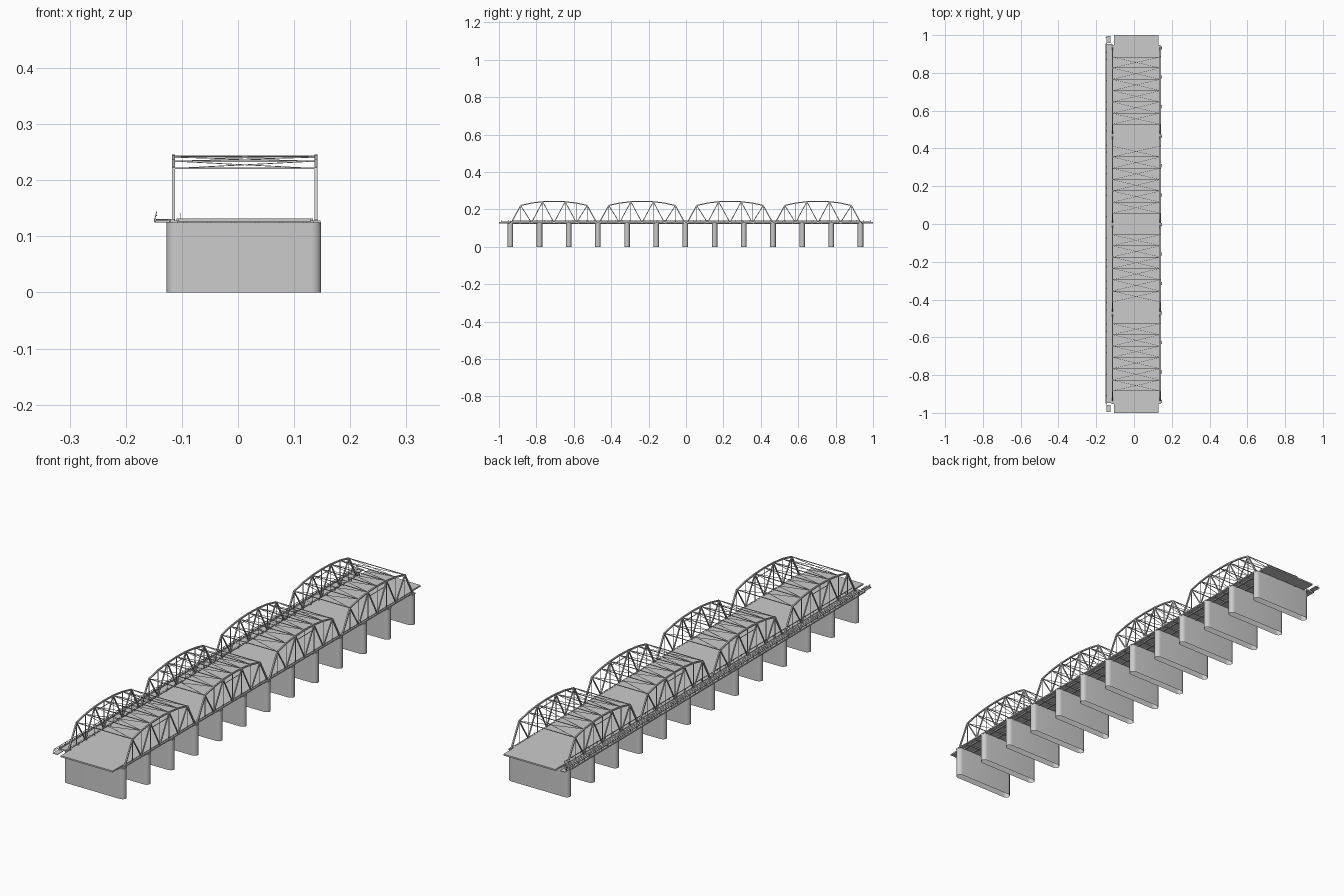
import bpy, bmesh, math
from mathutils import Vector, Matrix

if "Cube" in bpy.data.objects:
    bpy.data.objects.remove(bpy.data.objects["Cube"], do_unlink=True)

# One pale grey for the whole bridge
GREY = bpy.data.materials.new("pale grey")
GREY.use_nodes = True
GREY.diffuse_color = (0.6, 0.6, 0.6, 1)
GREY.node_tree.nodes["Principled BSDF"].inputs["Base Color"].default_value = GREY.diffuse_color


def finish(bm, name):
    mesh = bpy.data.meshes.new(name)
    bmesh.ops.recalc_face_normals(bm, faces=bm.faces)
    bm.to_mesh(mesh)
    bm.free()
    mesh.materials.append(GREY)
    obj = bpy.data.objects.new(name, mesh)
    bpy.context.collection.objects.link(obj)
    return obj


def box(bm, lo, hi):
    lo, hi = Vector(lo), Vector(hi)
    mat = Matrix.Translation((lo + hi) / 2) @ Matrix.Diagonal((*(hi - lo), 1))
    bmesh.ops.create_cube(bm, size=1, matrix=mat)


def bar(bm, a, b, t):
    # Square bar between two points
    a, b = Vector(a), Vector(b)
    d = b - a
    mat = Matrix.Translation((a + b) / 2) @ d.to_track_quat("Z", "Y").to_matrix().to_4x4()
    bmesh.ops.create_cube(bm, size=1, matrix=mat @ Matrix.Diagonal((t, t, d.length, 1)))


LEFT_X, RIGHT_X = -0.115, 0.139
BASE = 0.129
PIERS = [-0.939 + i * 0.156 for i in range(13)]

# Piers with rounded noses, open underneath
bm = bmesh.new()
for y in PIERS:
    outline = []
    for side in (1, -1):
        for i in range(13):
            a = math.radians(-90 + 15 * i)
            outline.append((0.0105 + side * (0.1195 + 0.018 * math.cos(a)),
                            y + side * 0.015 * math.sin(a)))
    face = bm.faces.new([bm.verts.new((x, yy, 0)) for x, yy in outline])
    top = bmesh.ops.extrude_face_region(bm, geom=[face])
    bmesh.ops.translate(bm, vec=(0, 0, 0.125),
                        verts=[v for v in top["geom"] if isinstance(v, bmesh.types.BMVert)])
    bmesh.ops.delete(bm, geom=[face], context="FACES_ONLY")
piers = finish(bm, "piers")
bpy.context.view_layer.objects.active = piers
piers.select_set(True)
bpy.ops.object.shade_smooth_by_angle(angle=math.radians(40))
piers.select_set(False)

# Road deck and the two approach slabs
bm = bmesh.new()
box(bm, (-0.11, -0.935, 0.128), (0.134, 0.935, 0.132))
for s in (-1, 1):
    y0, y1 = sorted((s * 0.935, s))
    box(bm, (-0.106, y0, 0.126), (0.13, y1, 0.132))
finish(bm, "road_deck")

# Stringers and floor beams under the deck
bm = bmesh.new()
for i in range(6):
    x = -0.095 + i * 0.043
    box(bm, (x - 0.003, -0.95, 0.123), (x + 0.003, 0.95, 0.128))
for i in range(37):
    y = PIERS[0] + i * 0.052
    box(bm, (LEFT_X, y - 0.002, 0.123), (RIGHT_X, y + 0.002, 0.128))
finish(bm, "floor_beams")

# Bearings at the truss feet over each pier
bm = bmesh.new()
for y in PIERS:
    box(bm, (0.134, y - 0.008, 0.122), (0.147, y + 0.008, 0.128))
    box(bm, (-0.121, y - 0.008, 0.122), (-0.108, y + 0.008, 0.128))
finish(bm, "bearings")

# Upper chord nodes for one half span: offset and height
HALF = [(0.178, 0.221), (0.12, 0.234), (0.06, 0.241)]
TOP = [(-o, z) for o, z in HALF] + [(0, 0.243)] + [(o, z) for o, z in reversed(HALF)]
FOOT = 0.228


def side_truss(bm, x, cy):
    def p(o, z):
        return (x, cy + o, z)
    chain = [(-FOOT, BASE)] + TOP + [(FOOT, BASE)]
    for a, b in zip(chain, chain[1:]):
        bar(bm, p(*a), p(*b), 0.0055)
    for o, z in TOP:
        bar(bm, p(o, BASE), p(o, z), 0.002)
    # Zigzag diagonals
    for s in (-1, 1):
        bar(bm, p(s * 0.178, 0.221), p(s * 0.12, BASE), 0.004)
        bar(bm, p(s * 0.12, BASE), p(s * 0.06, 0.241), 0.004)
        bar(bm, p(s * 0.06, 0.241), p(0, BASE), 0.004)
    bar(bm, p(-0.05, 0.221), p(0.05, 0.221), 0.002)


def top_bracing(bm, cy):
    for o, z in TOP:
        bar(bm, (LEFT_X, cy + o, z), (RIGHT_X, cy + o, z), 0.0025)
    for (o1, z1), (o2, z2) in zip(TOP, TOP[1:]):
        bar(bm, (LEFT_X, cy + o1, z1), (RIGHT_X, cy + o2, z2), 0.0014)
        bar(bm, (RIGHT_X, cy + o1, z1), (LEFT_X, cy + o2, z2), 0.0014)


# Four arched truss spans
for n, cy in enumerate((-0.706, -0.235, 0.235, 0.706), 1):
    bm = bmesh.new()
    for x in (LEFT_X, RIGHT_X):
        side_truss(bm, x, cy)
    finish(bm, f"truss_span_{n}")
    bm = bmesh.new()
    top_bracing(bm, cy)
    finish(bm, f"top_bracing_{n}")

# Continuous lower chords
bm = bmesh.new()
for x in (LEFT_X, RIGHT_X):
    box(bm, (x - 0.003, -0.94, 0.126), (x + 0.003, 0.94, 0.131))
finish(bm, "lower_chords")

# Low guard rail beside the road
bm = bmesh.new()
bar(bm, (-0.103, -0.93, 0.139), (-0.103, 0.93, 0.139), 0.0015)
for i in range(37):
    y = PIERS[0] + i * 0.052
    bar(bm, (-0.103, y, 0.131), (-0.103, y, 0.142), 0.0015)
finish(bm, "guard_rail")

# Side walkway with short end landings
bm = bmesh.new()
box(bm, (-0.144, -0.945, 0.128), (-0.122, 0.95, 0.13))
for s in (-1, 1):
    y0, y1 = sorted((s * 0.958, s * 0.995))
    box(bm, (-0.146, y0, 0.128), (-0.124, y1, 0.13))
finish(bm, "walkway")

# Walkway edge beams and brackets
bm = bmesh.new()
for x in (-0.148, -0.121):
    box(bm, (x - 0.002, -0.95, 0.126), (x + 0.002, 0.955, 0.131))
for i in range(26):
    y = -0.945 + i * 0.0758
    box(bm, (-0.149, y - 0.002, 0.125), (-0.113, y + 0.002, 0.1305))
finish(bm, "walkway_frame")

# Walkway hand rail
bm = bmesh.new()
for z in (0.137, 0.143):
    bar(bm, (-0.145, -0.99, z), (-0.145, 0.99, z), 0.0015)
for i in range(53):
    y = -0.985 + i * 0.0379
    bar(bm, (-0.149, y, 0.128), (-0.145, y, 0.144), 0.0015)
finish(bm, "hand_rail")
